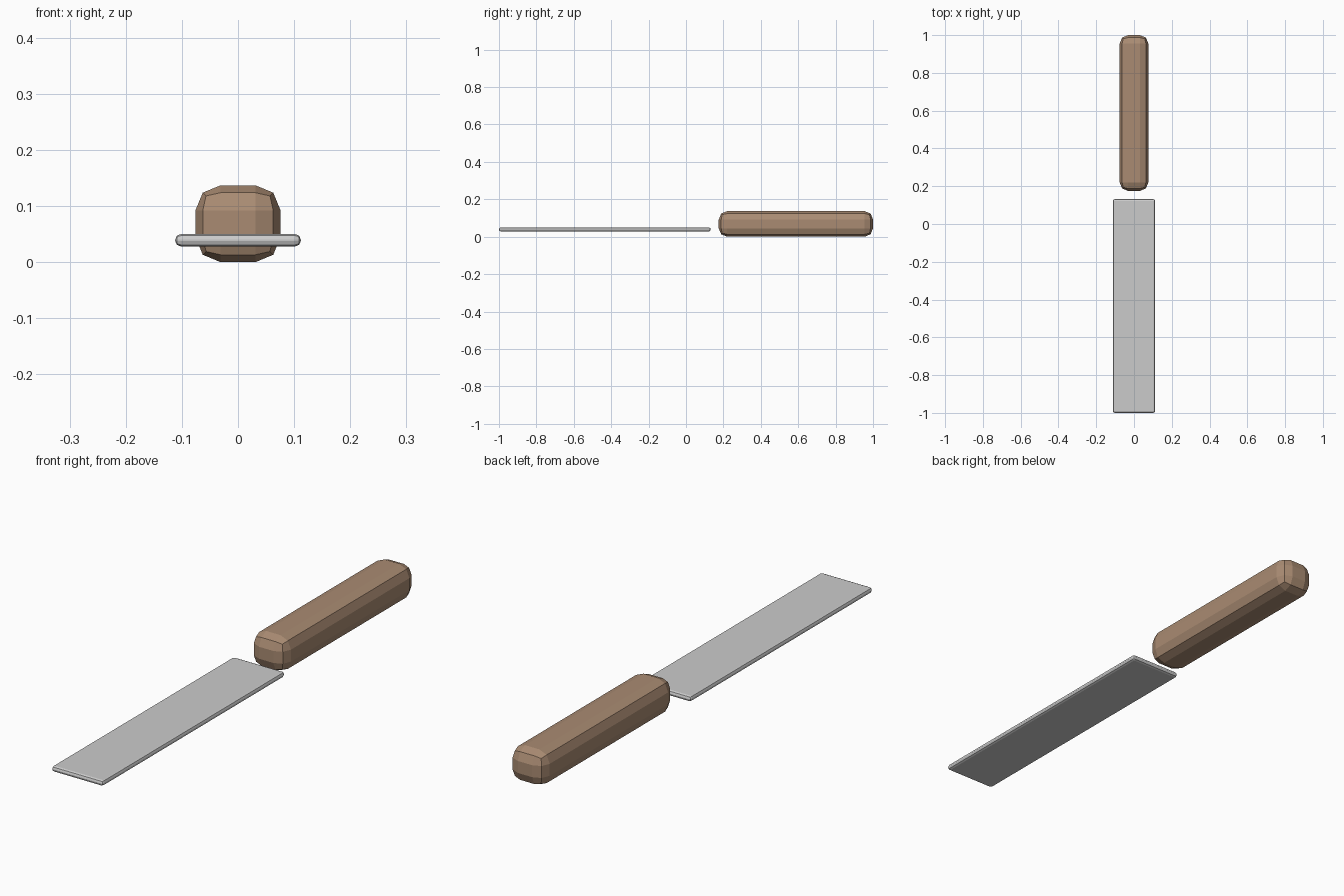
import bpy

if "Cube" in bpy.data.objects:
    bpy.data.objects.remove(bpy.data.objects["Cube"])


def rounded_box(name, lo, hi, bevel, color=None):
    """Box between two corners with two-segment bevelled edges, flat shaded."""
    bpy.ops.mesh.primitive_cube_add(size=1, location=[(a + b) / 2 for a, b in zip(lo, hi)])
    ob = bpy.context.object
    ob.name = name
    ob.scale = [b - a for a, b in zip(lo, hi)]
    bpy.ops.object.transform_apply(location=False, rotation=False, scale=True)
    mod = ob.modifiers.new("rounded_edges", 'BEVEL')
    mod.width = bevel
    mod.segments = 2
    mod.limit_method = 'NONE'
    if color:
        mat = bpy.data.materials.new(name + "_material")
        mat.diffuse_color = color
        mat.use_nodes = True
        mat.node_tree.nodes["Principled BSDF"].inputs["Base Color"].default_value = mat.diffuse_color
        ob.data.materials.append(mat)
    return ob


# Thin flat blade
rounded_box("blade", (-0.112, -1.0, 0.028), (0.112, 0.132, 0.05), 0.01)

# Chunky wooden handle, separated from the blade by a small gap
rounded_box("handle", (-0.076, 0.175, 0.0), (0.076, 1.0, 0.137), 0.045,
            (0.40, 0.26, 0.17, 1))
